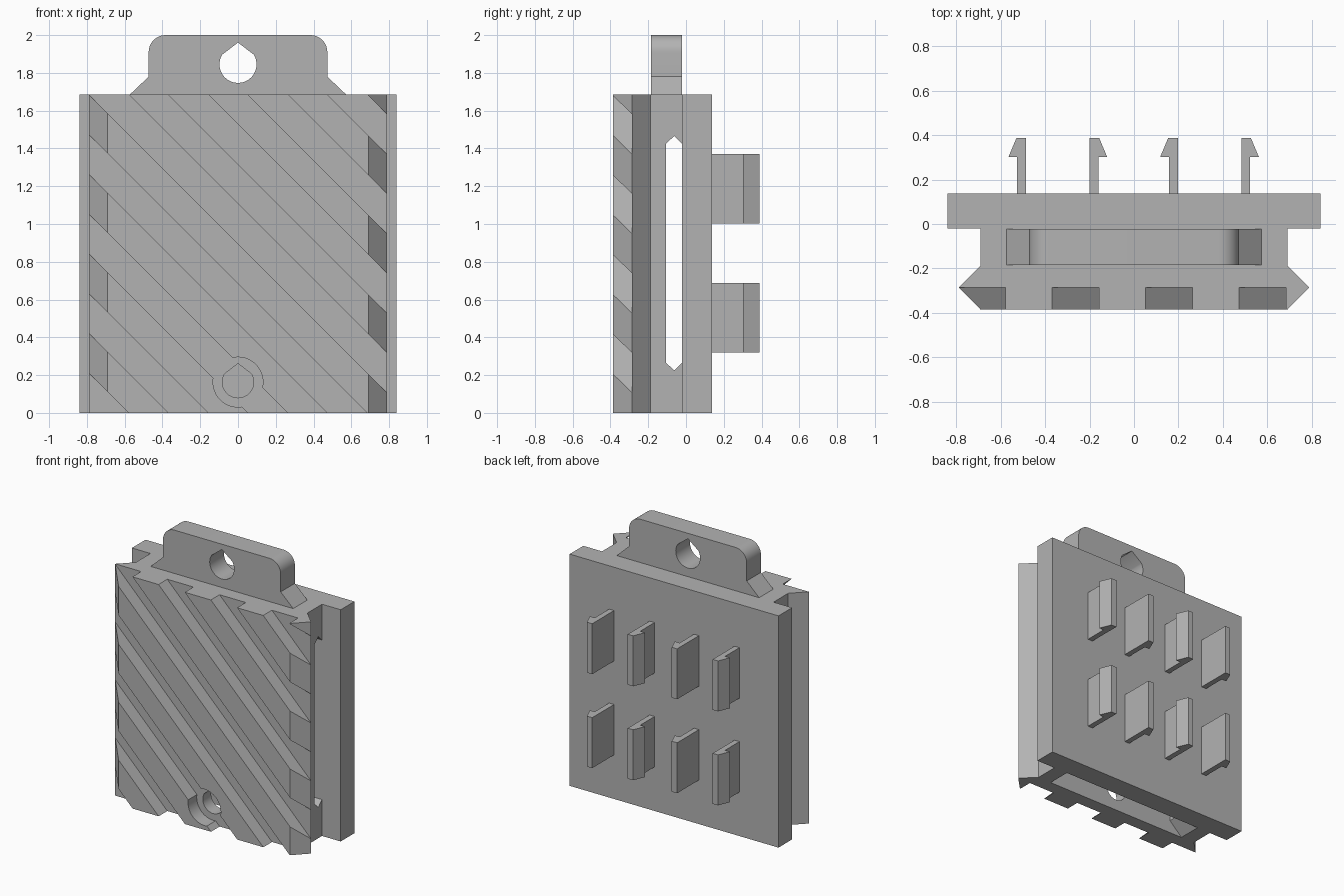
import bpy, bmesh
from math import pi, sin, cos, radians

cube = bpy.data.objects.get("Cube")
if cube:
    bpy.data.objects.remove(cube, do_unlink=True)

grey = bpy.data.materials.new("plain grey")
grey.use_nodes = True
GREY = (0.45, 0.45, 0.45, 1)
grey.diffuse_color = GREY
grey.node_tree.nodes["Principled BSDF"].inputs["Base Color"].default_value = GREY


def prism(name, outline, axis, lo, hi):
    """Extrude a closed 2D outline along one axis; outline uses the other two axes in order."""
    def place(p, d):
        return {"x": (d, p[0], p[1]), "y": (p[0], d, p[1]), "z": (p[0], p[1], d)}[axis]
    bm = bmesh.new()
    a = [bm.verts.new(place(p, lo)) for p in outline]
    b = [bm.verts.new(place(p, hi)) for p in outline]
    bm.faces.new(a)
    bm.faces.new(b)
    for i in range(len(a)):
        j = (i + 1) % len(a)
        bm.faces.new((a[i], a[j], b[j], b[i]))
    bmesh.ops.recalc_face_normals(bm, faces=bm.faces)
    mesh = bpy.data.meshes.new(name)
    bm.to_mesh(mesh)
    bm.free()
    mesh.materials.append(grey)
    obj = bpy.data.objects.new(name, mesh)
    bpy.context.collection.objects.link(obj)
    return obj


def cut(obj, cutter):
    """Subtract the cutter from the object and remove the cutter."""
    mod = obj.modifiers.new("cut", "BOOLEAN")
    mod.operation, mod.solver, mod.object = "DIFFERENCE", "EXACT", cutter
    bpy.context.view_layer.objects.active = obj
    bpy.ops.object.modifier_apply(modifier="cut")
    bpy.data.objects.remove(cutter, do_unlink=True)


def arc(cx, cz, r, start, end, n):
    return [(cx + r * cos(radians(start + (end - start) * i / n)),
             cz + r * sin(radians(start + (end - start) * i / n))) for i in range(n + 1)]


def mirrored(half):
    """Complete a right-hand outline with its mirror image."""
    return half + [(-x, z) for x, z in reversed(half)]


def teardrop(cz, r):
    """Round hole with a shallow peak."""
    return arc(0, cz, r, 148, 392, 40) + [(0, cz + r * 1.18)]


def tab_outline(base, size, top, foot):
    """Rounded tab with flared foot."""
    return mirrored([(size + 0.1, base), (size + 0.1, foot), (size, foot + 0.095)]
                    + arc(size - 0.09, top - 0.09, 0.09, 0, 90, 10))


TOP = 1.685
FLOOR = -0.286

# Main body: back plate, neck and flared front
body = prism("body", mirrored([(0.84, 0.137), (0.84, -0.02), (0.69, -0.02), (0.69, -0.188),
                               (0.788, FLOOR), (0.69, -0.386)]), "z", 0, TOP)

# Diagonal grooves across the front
for i in range(-4, 5):
    c = 0.895 + 0.421 * i
    w = 0.211
    cut(body, prism("groove_cutter", [(c - 3, 3), (c + w - 3, 3), (c + w + 1, -1), (c + 1, -1)],
                    "y", -0.6, FLOOR))

# Counterbore and pin hole near the bottom
cut(body, prism("counterbore_cutter", arc(0, 0.163, 0.132, 0, 354.375, 63), "y", -0.6, FLOOR))
cut(body, prism("pin_hole_cutter", teardrop(0.163, 0.083), "y", -0.6, -0.1))

# Socket open at the bottom, matching the top tab
cut(body, prism("socket_cutter", tab_outline(-0.2, 0.48, 0.325, 0.0), "y", -0.19, -0.019))

# Strap slot running through from side to side
cut(body, prism("slot_cutter", [(-0.105, 0.265), (-0.063, 0.225), (-0.021, 0.265),
                                (-0.021, 1.425), (-0.063, 1.466), (-0.105, 1.425)],
                "x", -1, 1))

# Hanging tab with hole
tab = prism("hanging_tab", tab_outline(TOP, 0.473, 2.0, TOP), "y", -0.185, -0.022)
cut(tab, prism("hang_hole_cutter", teardrop(1.845, 0.098), "y", -0.5, 0.5))

# Snap clips on the back: two arms per clip, barbs facing outward
for row, z in (("lower", 0.32), ("upper", 1.003)):
    for side, cx in (("right", -0.343), ("left", 0.34)):
        for arm, s in (("inner", -1 if cx > 0 else 1), ("outer", 1 if cx > 0 else -1)):
            outline = [(0.143, 0.137), (0.143, 0.388), (0.186, 0.388),
                       (0.222, 0.302), (0.183, 0.302), (0.183, 0.137)]
            prism(f"{row}_{side}_clip_{arm}_arm",
                  [(cx + s * x, y) for x, y in outline], "z", z, z + 0.367)

# Smooth the round walls while keeping edges sharp
for obj in bpy.data.objects:
    obj.select_set(obj.type == "MESH")
bpy.context.view_layer.objects.active = body
bpy.ops.object.shade_smooth_by_angle(angle=radians(25))
